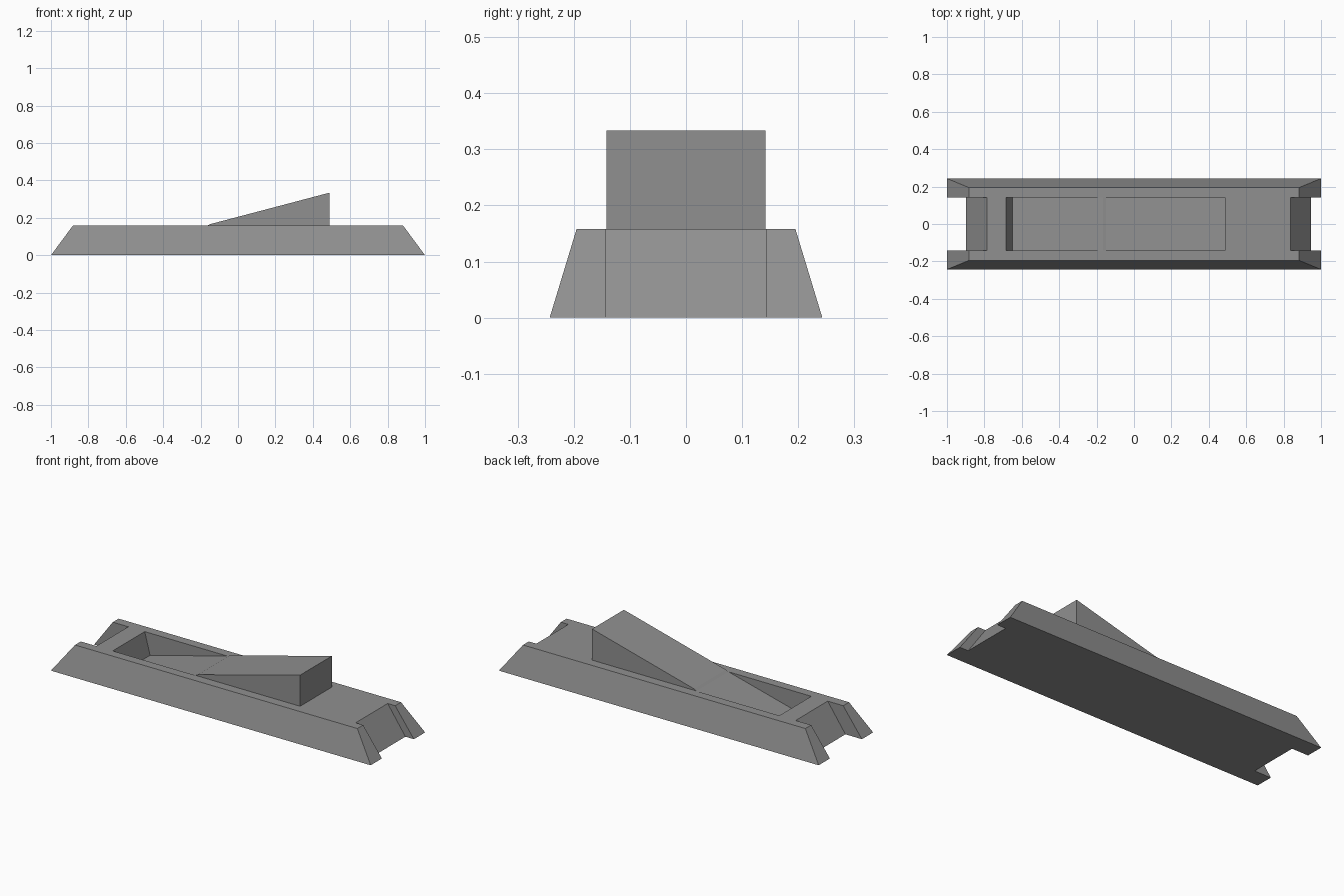
import bpy, bmesh

if "Cube" in bpy.data.objects:
    bpy.data.objects.remove(bpy.data.objects["Cube"])

# Darker grey shared by all parts
grey = bpy.data.materials.new("dark_grey")
grey.diffuse_color = (0.28, 0.28, 0.28, 1)
grey.use_nodes = True
grey.node_tree.nodes["Principled BSDF"].inputs["Base Color"].default_value = grey.diffuse_color


def mesh_object(name, bm):
    bmesh.ops.recalc_face_normals(bm, faces=bm.faces[:])
    mesh = bpy.data.meshes.new(name)
    bm.to_mesh(mesh)
    bm.free()
    mesh.materials.append(grey)
    obj = bpy.data.objects.new(name, mesh)
    bpy.context.collection.objects.link(obj)
    return obj


def prism(name, profile, half_width):
    """Extrude an (x, z) profile symmetrically along y."""
    bm = bmesh.new()
    face = bm.faces.new([bm.verts.new((x, -half_width, z)) for x, z in profile])
    ext = bmesh.ops.extrude_face_region(bm, geom=[face])
    verts = [v for v in ext["geom"] if isinstance(v, bmesh.types.BMVert)]
    bmesh.ops.translate(bm, verts=verts, vec=(0, 2 * half_width, 0))
    return mesh_object(name, bm)


def cut(target, cutter):
    mod = target.modifiers.new("cut", "BOOLEAN")
    mod.operation = "DIFFERENCE"
    mod.solver = "EXACT"
    mod.object = cutter
    cutter.hide_render = True
    bpy.context.view_layer.objects.active = target
    bpy.ops.object.modifier_apply(modifier=mod.name)
    bpy.data.objects.remove(cutter)


TOP = 0.158
HALF = 0.143

# Base block: a long bar with all four sides sloping inwards
bm = bmesh.new()
bmesh.ops.create_cube(bm, size=2)
for v in bm.verts:
    if v.co.z > 0:
        v.co = (0.883 if v.co.x > 0 else -0.883, 0.195 if v.co.y > 0 else -0.195, TOP)
    else:
        v.co = (v.co.x, 0.243 if v.co.y > 0 else -0.243, 0)
base = mesh_object("base_block", bm)

# End notches with sloping back walls, open at top, bottom and end
for side, x_bottom, x_top in ((-1, 0.897, 0.786), (1, 0.947, 0.836)):
    dx = (x_top - x_bottom) / TOP
    profile = [(side * (x_bottom - 0.1 * dx), -0.1),
               (side * (x_bottom + 0.3 * dx), 0.3),
               (side * 1.2, 0.3), (side * 1.2, -0.1)]
    cut(base, prism("notch_cutter", profile, HALF))

# Tapering slot whose floor carries on the slope of the ramp
slot = [(-0.650, 0.033), (-0.165, TOP), (-0.165, 0.3), (-0.722, 0.3)]
cut(base, prism("slot_cutter", slot, HALF))

# Raised wedge
prism("ramp_wedge", [(-0.165, TOP), (-0.15, 0.166), (0.488, 0.334), (0.488, TOP)], HALF - 0.001)
